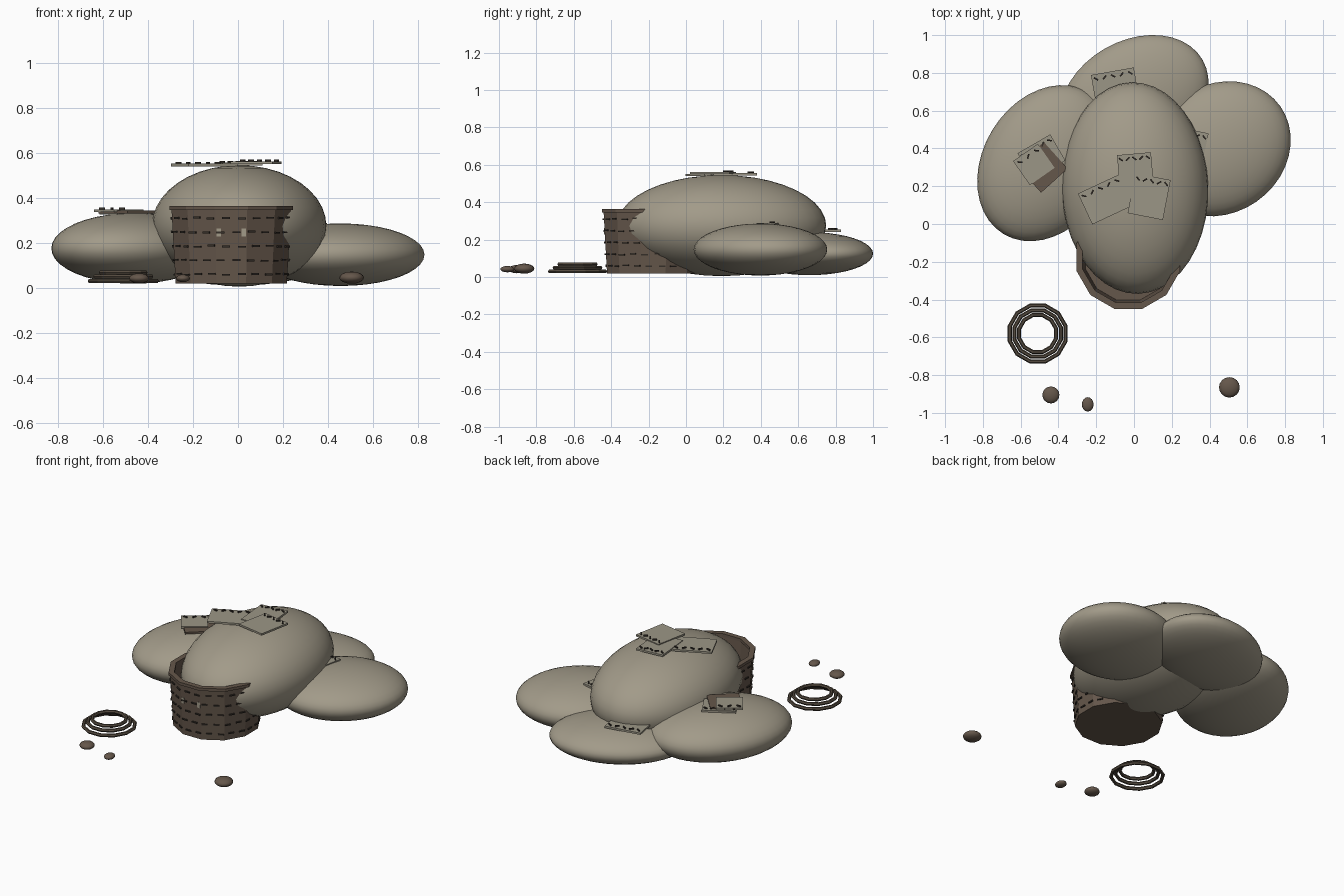
import bpy, bmesh, math, random
from mathutils import Matrix, Vector

cube = bpy.data.objects.get("Cube")
if cube:
    bpy.data.objects.remove(cube, do_unlink=True)
random.seed(4)


def material(name, rgb):
    m = bpy.data.materials.new(name)
    m.use_nodes = True
    m.diffuse_color = (*rgb, 1)
    bsdf = m.node_tree.nodes["Principled BSDF"]
    bsdf.inputs["Base Color"].default_value = (*rgb, 1)
    bsdf.inputs["Roughness"].default_value = 0.9
    return m


CLOTH = material("sack cloth", (0.36, 0.325, 0.25))
PATCH = material("patch cloth", (0.33, 0.305, 0.24))
BROWN = material("brown wicker", (0.13, 0.095, 0.07))
ROPE = material("rope", (0.09, 0.07, 0.05))
DARK = material("dark thread", (0.035, 0.028, 0.022))


def finish(name, bm, mat, smooth=False):
    bmesh.ops.recalc_face_normals(bm, faces=bm.faces)
    for f in bm.faces:
        f.smooth = smooth
    me = bpy.data.meshes.new(name)
    bm.to_mesh(me)
    bm.free()
    me.materials.append(mat)
    ob = bpy.data.objects.new(name, me)
    bpy.context.collection.objects.link(ob)
    return ob


def place(loc, angle=0, size=(1, 1, 1)):
    return (Matrix.Translation(loc) @ Matrix.Rotation(math.radians(angle), 4, 'Z')
            @ Matrix.Diagonal((*size, 1)))


def blob(name, loc, radii, angle, mat, segs=40):
    bm = bmesh.new()
    bmesh.ops.create_uvsphere(bm, u_segments=segs, v_segments=segs // 2, radius=1,
                              matrix=place(loc, angle, radii))
    return finish(name, bm, mat, True)


def lathe(name, profile, sides, loc, mat, turn=0, closed=True):
    """Revolve (radius, z) points about a vertical axis."""
    bm = bmesh.new()
    rings = []
    for i in range(sides):
        a = 2 * math.pi * i / sides + turn
        rings.append([bm.verts.new((loc[0] + r * math.cos(a), loc[1] + r * math.sin(a), loc[2] + z))
                      for r, z in profile])
    n = len(profile)
    for i in range(sides):
        a, b = rings[i], rings[(i + 1) % sides]
        for j in range(n if closed else n - 1):
            k = (j + 1) % n
            bm.faces.new((a[j], b[j], b[k], a[k]))
    if not closed:
        bm.faces.new([r[0] for r in rings])
        bm.faces.new([r[-1] for r in rings])
    return finish(name, bm, mat)


# Heap of stuffed sacks
blob("main_sack", (0.005, 0.19, 0.275), (0.388, 0.56, 0.27), 2, CLOTH)
blob("right_sack", (-0.465, 0.322, 0.175), (0.335, 0.438, 0.157), -31, CLOTH)
blob("left_sack", (0.455, 0.398, 0.147), (0.391, 0.34, 0.139), 35, CLOTH)
blob("back_sack", (0.0, 0.66, 0.125), (0.419, 0.31, 0.115), 30, CLOTH)

# Basket: open tapered shell with a floor, and a rim ring
CX, CY, SIDES = -0.03, -0.175, 12
STEP = math.pi / SIDES
Z0, Z1, R0, R1 = 0.02, 0.35, 0.256, 0.275
lathe("basket", [(R0, Z0), (R1, Z1), (R1 - 0.02, Z1), (R0 - 0.02, Z0 + 0.02)],
      SIDES, (CX, CY, 0), BROWN, STEP, closed=False)
lathe("basket_rim", [(0.284, 0.345), (0.284, 0.363), (0.25, 0.363), (0.25, 0.345)],
      SIDES, (CX, CY, 0), BROWN, STEP)


def wall_matrix(angle, side_shift, z, size):
    """Frame lying on a flat basket side: x along the side, y outward."""
    apothem = (R0 + (R1 - R0) * (z - Z0) / (Z1 - Z0)) * math.cos(STEP)
    rot = Matrix.Rotation(angle - math.pi / 2, 4, 'Z')
    return (Matrix.Translation((CX, CY, z)) @ rot
            @ Matrix.Translation((side_shift, apothem, 0)) @ Matrix.Diagonal((*size, 1)))


# Weave ends poking from the basket walls
bm = bmesh.new()
for row in range(5):
    z = 0.06 + row * 0.0625
    for side in range(SIDES):
        for shift in (-0.035, 0.035):
            slide = shift + (0.012 if row % 2 else -0.012)
            bmesh.ops.create_cube(bm, size=1, matrix=wall_matrix(
                2 * STEP * side, slide, z + random.uniform(-0.003, 0.003), (0.035, 0.014, 0.008)))
finish("basket_weave", bm, DARK)

# Two pale gaps in the front of the basket
bm = bmesh.new()
for shift in (-0.056, 0.056):
    bmesh.ops.create_cube(bm, size=1, matrix=wall_matrix(
        -math.pi / 2, shift, 0.245, (0.02, 0.008, 0.036)))
finish("basket_gaps", bm, CLOTH)

# Coil of rope: three stacked rings
for i, (radius, z) in enumerate([(0.153, 0.03), (0.127, 0.05), (0.101, 0.068)]):
    tube = [(radius + 0.011 * math.cos(a * math.pi / 3), 0.011 * math.sin(a * math.pi / 3))
            for a in range(6)]
    lathe(f"rope_ring_{i + 1}", tube, 12, (-0.51, -0.58, z), ROPE, STEP)

# Loose stones
blob("stone_large", (0.505, -0.865, 0.045), (0.055, 0.054, 0.027), 0, BROWN, 16)
blob("stone_medium", (-0.44, -0.905, 0.042), (0.045, 0.045, 0.022), 0, BROWN, 16)
blob("stone_small", (-0.245, -0.955, 0.042), (0.031, 0.038, 0.017), 0, BROWN, 16)


def patch(name, loc, size, angle, mat=PATCH, stitches=5):
    """Thin square of cloth with a row of stitches near its far edge."""
    bm = bmesh.new()
    bmesh.ops.create_cube(bm, size=1, matrix=place(loc, angle, (*size, 0.012)))
    finish(name, bm, mat)
    if not stitches:
        return
    bm = bmesh.new()
    base = place(loc, angle)
    for i in range(stitches):
        x = size[0] * ((i + 0.5) / stitches - 0.5)
        p = base @ Vector((x, size[1] / 2 - 0.025, 0.009))
        tilt = angle + (40 if i % 2 else -40)
        bmesh.ops.create_cube(bm, size=1, matrix=place(p, tilt, (0.026, 0.008, 0.01)))
    finish(name + "_stitches", bm, DARK)


# Patches on the main sack
patch("main_patch_a", (-0.15, 0.13, 0.546), (0.24, 0.18), 25)
patch("main_patch_b", (0.01, 0.255, 0.55), (0.18, 0.235), 5)
patch("main_patch_c", (0.08, 0.145, 0.556), (0.19, 0.215), -11)

# Patches on the other sacks
patch("right_patch_a", (-0.49, 0.355, 0.332), (0.2, 0.16), 30)
patch("right_patch_b", (-0.485, 0.3, 0.337), (0.19, 0.19), -48, BROWN, 0)
patch("right_patch_c", (-0.53, 0.315, 0.343), (0.16, 0.155), 35, PATCH, 3)
patch("back_patch", (-0.1, 0.725, 0.247), (0.23, 0.17), 10)
patch("left_patch", (0.29, 0.42, 0.283), (0.18, 0.16), -12)
